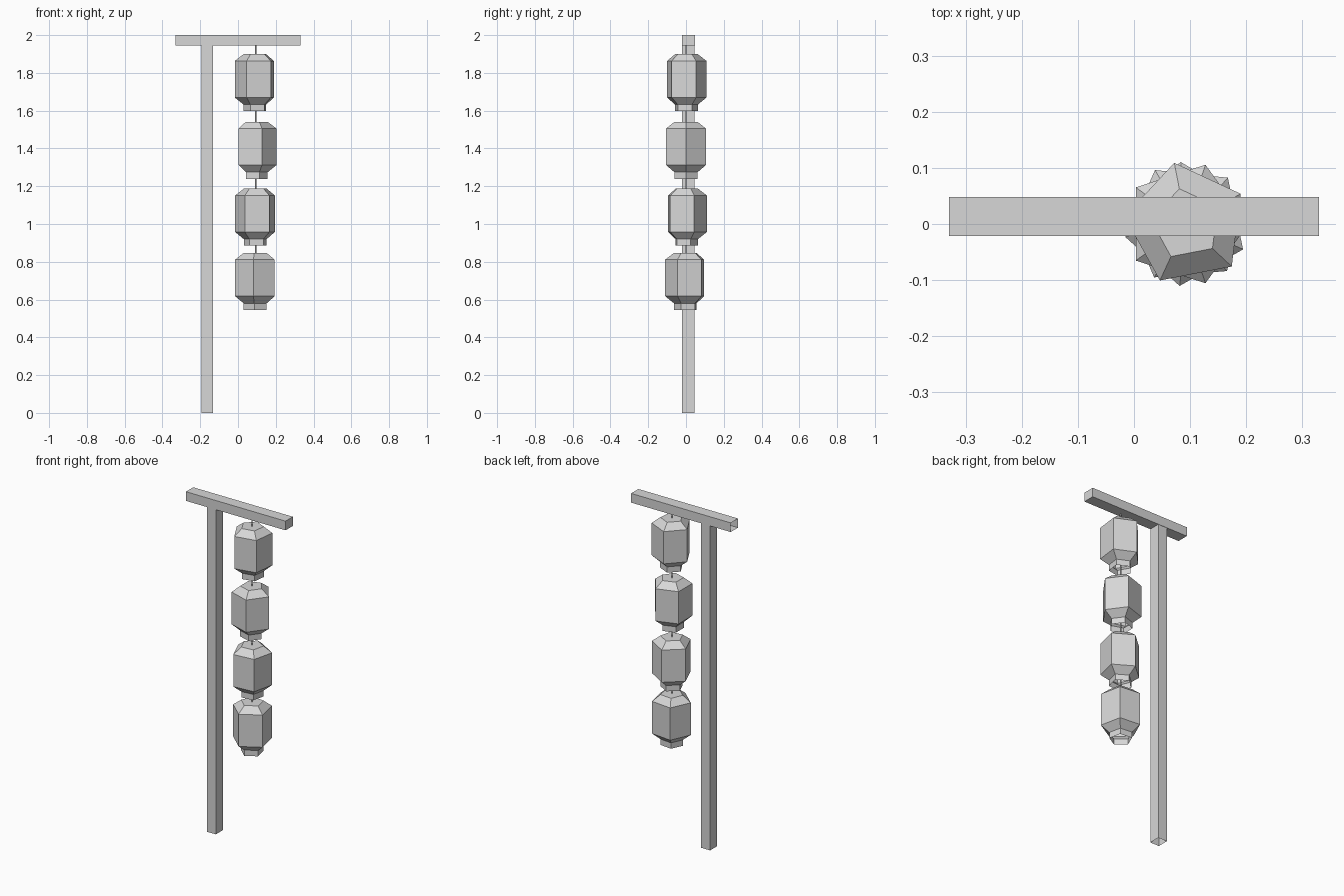
import bpy
import bmesh
from math import radians, cos, sin

cube = bpy.data.objects.get("Cube")
if cube:
    bpy.data.objects.remove(cube, do_unlink=True)

# Single flat grey
grey = bpy.data.materials.new("plain_grey")
grey.use_nodes = True
colour = (0.68, 0.68, 0.68, 1)
grey.diffuse_color = colour
grey.node_tree.nodes["Principled BSDF"].inputs["Base Color"].default_value = colour


def finish(bm, name):
    bmesh.ops.recalc_face_normals(bm, faces=bm.faces)
    mesh = bpy.data.meshes.new(name)
    bm.to_mesh(mesh)
    bm.free()
    mesh.materials.append(grey)
    obj = bpy.data.objects.new(name, mesh)
    bpy.context.collection.objects.link(obj)
    return obj


def timber(name, low, high, open_axis):
    """Box between two corners, hollow at its low end along open_axis."""
    bm = bmesh.new()
    bmesh.ops.create_cube(bm, size=1)
    for v in bm.verts:
        v.co = [high[i] if v.co[i] > 0 else low[i] for i in range(3)]
    end = [f for f in bm.faces if all(v.co[open_axis] < low[open_axis] + 0.001 for v in f.verts)]
    bmesh.ops.recalc_face_normals(bm, faces=bm.faces)
    bmesh.ops.delete(bm, geom=end, context='FACES_ONLY')
    return finish(bm, name)


def turned(name, x, sides, turn, profile, cap_end):
    """Stack of regular polygons from (radius, height) pairs, capped on top."""
    bm = bmesh.new()
    rings = []
    for radius, z in profile:
        angles = [radians(turn + 360 * i / sides) for i in range(sides)]
        rings.append([bm.verts.new((x + radius * cos(a), radius * sin(a), z)) for a in angles])
    for upper, lower in zip(rings, rings[1:]):
        for i in range(sides):
            j = (i + 1) % sides
            bm.faces.new((upper[i], lower[i], lower[j], upper[j]))
    bm.faces.new(rings[0])
    if cap_end:
        bm.faces.new(rings[-1])
    return finish(bm, name)


# Frame
FRONT, BACK = -0.021, 0.048
BEAM_BASE = 1.945
timber("cross_beam", (-0.33, FRONT, BEAM_BASE), (0.33, BACK, 2.0), 0)
timber("post", (-0.192, FRONT, 0), (-0.132, BACK - 0.002, BEAM_BASE), 2)

# Hanging five-sided lanterns, each turned differently, open at the neck
HANG_X = 0.093
BODY, NECK = 0.111, 0.064
shape = [(NECK, 0), (BODY, 0.036), (BODY, 0.229), (NECK, 0.267), (NECK, 0.302)]
lanterns = [(1.899, 29), (1.541, 0), (1.187, 23), (0.847, -24)]
for number, (top, turn) in enumerate(lanterns, 1):
    profile = [(r, top - drop) for r, drop in shape]
    turned(f"lantern_{number}", HANG_X, 5, turn, profile, False)

# Cord running from the beam down to the last lantern
cord_end = lanterns[-1][0] - 0.01
turned("cord", HANG_X, 6, 0, [(0.004, BEAM_BASE), (0.004, cord_end)], True)
